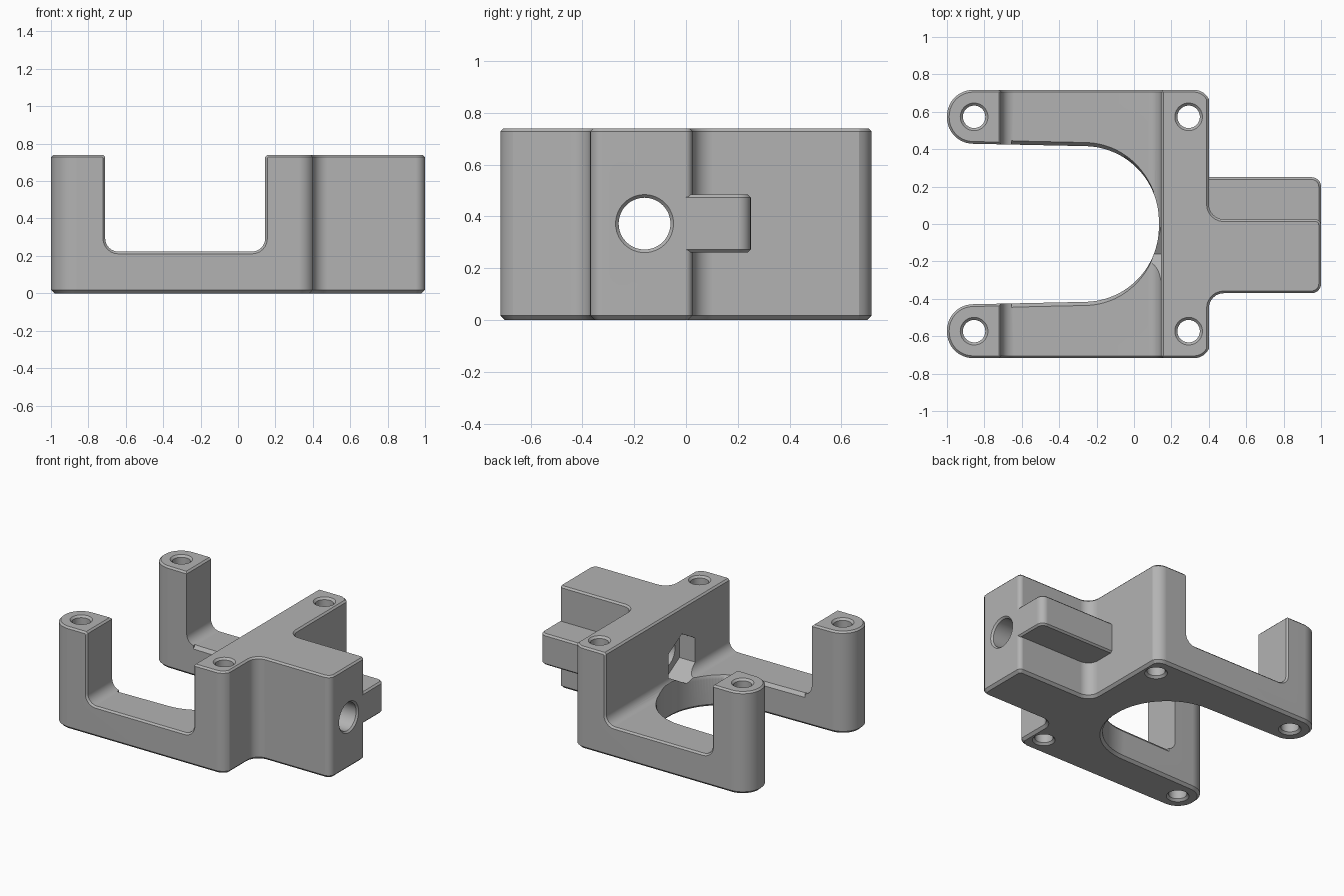
import bpy, bmesh, math
from mathutils import Vector

if "Cube" in bpy.data.objects:
    bpy.data.objects.remove(bpy.data.objects["Cube"], do_unlink=True)

grey = bpy.data.materials.new("mid_grey")
grey.use_nodes = True
colour = (0.45, 0.45, 0.45, 1)
grey.diffuse_color = colour
grey.node_tree.nodes["Principled BSDF"].inputs["Base Color"].default_value = colour


def rounded(corners):
    """Closed 2D outline from (x, y, radius) corners."""
    out = []
    count = len(corners)
    for i, (x, y, r) in enumerate(corners):
        p = Vector((x, y))
        if r == 0:
            out.append(p)
            continue
        a = (Vector(corners[i - 1][:2]) - p).normalized()
        b = (Vector(corners[(i + 1) % count][:2]) - p).normalized()
        half = a.angle(b) / 2
        centre = p + (a + b).normalized() * (r / math.sin(half))
        start = p + a * (r / math.tan(half)) - centre
        end = p + b * (r / math.tan(half)) - centre
        sweep = math.pi - 2 * half
        steps = max(6, int(r * 80))
        for k in range(steps + 1):
            t = sweep * k / steps
            out.append(centre + (start * math.sin(sweep - t) + end * math.sin(t)) / math.sin(sweep))
    return out


def offset(outline, d):
    """Move a counter-clockwise outline outwards by d."""
    out = []
    count = len(outline)
    for i, p in enumerate(outline):
        a = (p - outline[i - 1]).normalized()
        b = (outline[(i + 1) % count] - p).normalized()
        n = Vector((a.y, -a.x)) + Vector((b.y, -b.x))
        out.append(p + n * (2 * d / n.length_squared))
    return out


def circle(u, v, r, sides=40, turn=0.0):
    return [Vector((u + r * math.cos(turn + math.tau * k / sides),
                    v + r * math.sin(turn + math.tau * k / sides))) for k in range(sides)]


PLACE = {"x": lambda p, h: (h, p.x, p.y),
         "y": lambda p, h: (p.x, h, p.y),
         "z": lambda p, h: (p.x, p.y, h)}


def loft(name, axis, layers):
    """Capped solid through (height, outline) layers along an axis."""
    bm = bmesh.new()
    rings = [[bm.verts.new(PLACE[axis](p, h)) for p in outline] for h, outline in layers]
    for low, high in zip(rings, rings[1:]):
        for i in range(len(low)):
            bm.faces.new((low[i - 1], low[i], high[i], high[i - 1]))
    bm.faces.new(rings[0])
    bm.faces.new(rings[-1])
    bmesh.ops.recalc_face_normals(bm, faces=bm.faces)
    mesh = bpy.data.meshes.new(name)
    bm.to_mesh(mesh)
    bm.free()
    mesh.materials.append(grey)
    obj = bpy.data.objects.new(name, mesh)
    bpy.context.collection.objects.link(obj)
    return obj


def combine(target, other, operation):
    other.hide_render = True
    mod = target.modifiers.new("combine", "BOOLEAN")
    mod.operation = operation
    mod.solver = "EXACT"
    mod.object = other
    bpy.context.view_layer.objects.active = target
    bpy.ops.object.modifier_apply(modifier=mod.name)
    bpy.data.objects.remove(other, do_unlink=True)


TOP = 0.74
FLOOR = 0.223

# Full-height body with its open mouth and the projecting arm
plan = rounded([(-1, -0.717, 0.14), (0.37, -0.717, 0.085), (0.4, -0.668, 0),
                (0.4, -0.37, 0.08), (1, -0.37, 0.05), (1, 0.025, 0.03),
                (0.4, 0.025, 0.08), (0.4, 0.668, 0), (0.37, 0.717, 0.085),
                (-1, 0.717, 0.14), (-1, 0.432, 0.14), (0.133, 0.408, 0.4),
                (0.133, -0.408, 0.4), (-1, -0.432, 0.14)])
body = loft("bracket_body", "z", [(0, offset(plan, -0.018)), (0.018, plan),
                                  (TOP - 0.012, plan), (TOP, offset(plan, -0.012))])

# Wide gap between the corner posts and the cross wall, flared at its rims
gap = rounded([(-0.71, FLOOR, 0.07), (0.145, FLOOR, 0.07), (0.145, TOP - 0.012, 0),
               (0.175, TOP + 0.018, 0), (0.175, 0.85, 0), (-0.74, 0.85, 0),
               (-0.74, TOP + 0.018, 0), (-0.71, TOP - 0.012, 0)])
combine(body, loft("gap_cutter", "y", [(-0.74, offset(gap, 0.035)), (-0.705, gap),
                                       (0.705, gap), (0.74, offset(gap, 0.035))]), "DIFFERENCE")

# Eased inner edge of the floor around the mouth
mouth = rounded([(-0.655, -0.425, 0), (0.131, -0.408, 0.395),
                 (0.131, 0.408, 0.395), (-0.655, 0.425, 0)])
combine(body, loft("mouth_cutter", "z",
                   [(h, [Vector((p.x, p.y * s)) for p in mouth])
                    for h, s in ((0.19, 0.98), (0.23, 1.06))]), "DIFFERENCE")

# Side tab on the arm
tab = rounded([(0.35, -0.04, 0), (1, -0.04, 0), (1, 0.25, 0.05), (0.35, 0.25, 0)])
combine(body, loft("side_tab", "z", [(0.26, offset(tab, -0.012)), (0.272, tab),
                                     (0.473, tab), (0.485, offset(tab, -0.012))]), "UNION")

# Vertical screw holes with chamfered mouths
for x in (-0.855, 0.292):
    for y in (-0.573, 0.573):
        hole = [(-0.02, 0.095), (0.015, 0.06), (TOP - 0.014, 0.06), (TOP + 0.02, 0.094)]
        combine(body, loft("screw_cutter", "z", [(h, circle(x, y, r)) for h, r in hole]),
                "DIFFERENCE")

# Lengthwise bore through the arm and the hexagonal nut pocket behind it
bore = [(0.2, 0.1), (0.988, 0.1), (1.02, 0.132)]
combine(body, loft("bore_cutter", "x", [(h, circle(-0.16, 0.372, r, 48)) for h, r in bore]),
        "DIFFERENCE")
nut = circle(-0.16, 0.372, 0.175, 6, math.pi / 6)
combine(body, loft("nut_cutter", "x", [(0.0, nut), (0.27, nut)]), "DIFFERENCE")

# Smooth curves, crisp chamfers
bpy.ops.object.select_all(action="DESELECT")
body.select_set(True)
bpy.context.view_layer.objects.active = body
bpy.ops.object.shade_smooth_by_angle(angle=math.radians(30))
weighted = body.modifiers.new("weighted_normals", "WEIGHTED_NORMAL")
weighted.keep_sharp = True
